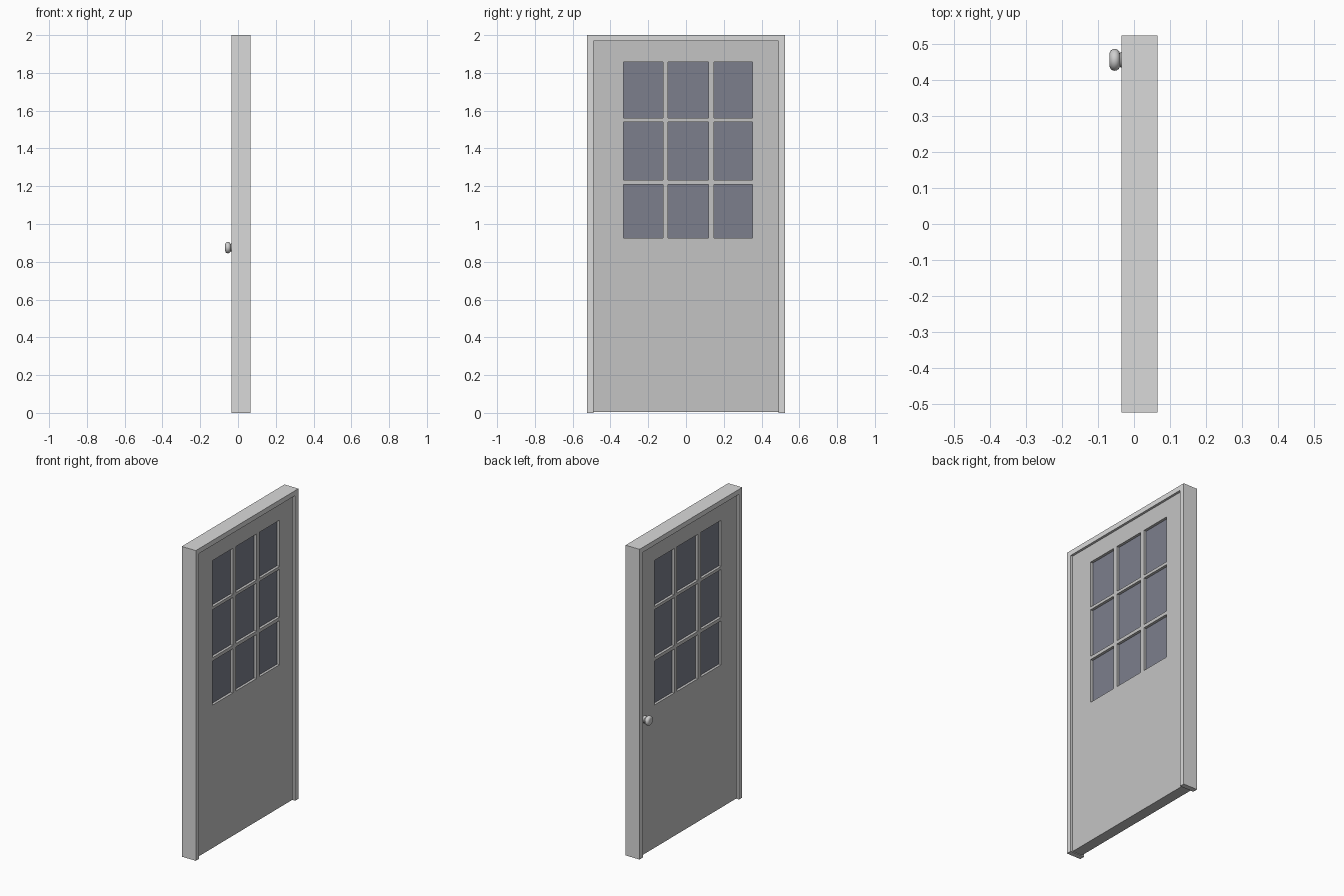
import bpy, bmesh, math
from mathutils import Matrix

if "Cube" in bpy.data.objects:
    bpy.data.objects.remove(bpy.data.objects["Cube"])


def material(name, rgb):
    m = bpy.data.materials.new(name)
    m.diffuse_color = (*rgb, 1.0)
    m.use_nodes = True
    m.node_tree.nodes["Principled BSDF"].inputs["Base Color"].default_value = m.diffuse_color
    return m


FRAME_GREY = material("light grey", (0.70, 0.70, 0.70))
DOOR_GREY = material("mid grey", (0.55, 0.55, 0.55))
GLASS = material("blue grey glass", (0.20, 0.212, 0.265))
METAL = material("knob metal", (0.62, 0.62, 0.62))


def finish(name, bm, mat):
    bmesh.ops.recalc_face_normals(bm, faces=bm.faces)
    mesh = bpy.data.meshes.new(name)
    bm.to_mesh(mesh)
    bm.free()
    mesh.materials.append(mat)
    ob = bpy.data.objects.new(name, mesh)
    bpy.context.collection.objects.link(ob)
    return ob


def extrude_x(bm, x0, x1):
    """Thicken flat faces lying at x0 through to x1."""
    res = bmesh.ops.extrude_face_region(bm, geom=bm.faces[:], use_keep_orig=True)
    for v in res["geom"]:
        if isinstance(v, bmesh.types.BMVert):
            v.co.x = x1


def box(name, lo, hi, mat):
    bm = bmesh.new()
    size = [b - a for a, b in zip(lo, hi)]
    mid = [(a + b) / 2 for a, b in zip(lo, hi)]
    bmesh.ops.create_cube(bm, size=1, matrix=Matrix.Translation(mid) @ Matrix.Diagonal((*size, 1)))
    return finish(name, bm, mat)


# Frame: upside-down U, open at the floor
W, IN, TOP = 0.523, 0.49, 1.968
bm = bmesh.new()
outline = [(-W, 0), (-W, 2), (W, 2), (W, 0), (IN, 0), (IN, TOP), (-IN, TOP), (-IN, 0)]
bm.faces.new([bm.verts.new((-0.035, y, z)) for y, z in outline])
extrude_x(bm, -0.035, 0.065)
finish("door_frame", bm, FRAME_GREY)

# Door leaf: grid of cells, with the nine window cells left open
ys = [-IN, -0.33, -0.122, -0.094, 0.118, 0.148, 0.352, IN]
zs = [0.005, 0.926, 1.21, 1.232, 1.541, 1.56, 1.858, TOP]
X0, X1 = -0.02, 0.05
bm = bmesh.new()
grid = [[bm.verts.new((X0, y, z)) for z in zs] for y in ys]
for i in range(7):
    for j in range(7):
        if not (i % 2 and j % 2):
            bm.faces.new([grid[i][j], grid[i + 1][j], grid[i + 1][j + 1], grid[i][j + 1]])
extrude_x(bm, X0, X1)
finish("door_leaf", bm, DOOR_GREY)

# Glass panes set back on both sides
for i in (1, 3, 5):
    for j in (1, 3, 5):
        box(f"window_pane_{i // 2}_{j // 2}", (X0 + 0.017, ys[i], zs[j]),
            (X1 - 0.017, ys[i + 1], zs[j + 1]), GLASS)

# Knob: lathed stem and rounded disc on the -x side (distance along x, radius)
profile = [(-0.019, 0.0), (-0.019, 0.022), (-0.035, 0.022), (-0.039, 0.019)]
for k in range(9):
    a = math.pi * k / 8
    profile.append((-0.0535 + 0.0145 * math.cos(a), 0.016 + 0.0145 * math.sin(a)))
profile.append((-0.068, 0.0))
bm = bmesh.new()
vs = [bm.verts.new((x, 0.455 + r, 0.875)) for x, r in profile]
es = [bm.edges.new(p) for p in zip(vs, vs[1:])]
bmesh.ops.spin(bm, geom=vs + es, cent=(0, 0.455, 0.875), axis=(1, 0, 0),
               angle=2 * math.pi, steps=32)
bmesh.ops.remove_doubles(bm, verts=bm.verts, dist=1e-5)
knob = finish("door_knob", bm, METAL)
bpy.context.view_layer.objects.active = knob
knob.select_set(True)
bpy.ops.object.shade_smooth_by_angle(angle=math.radians(35))
